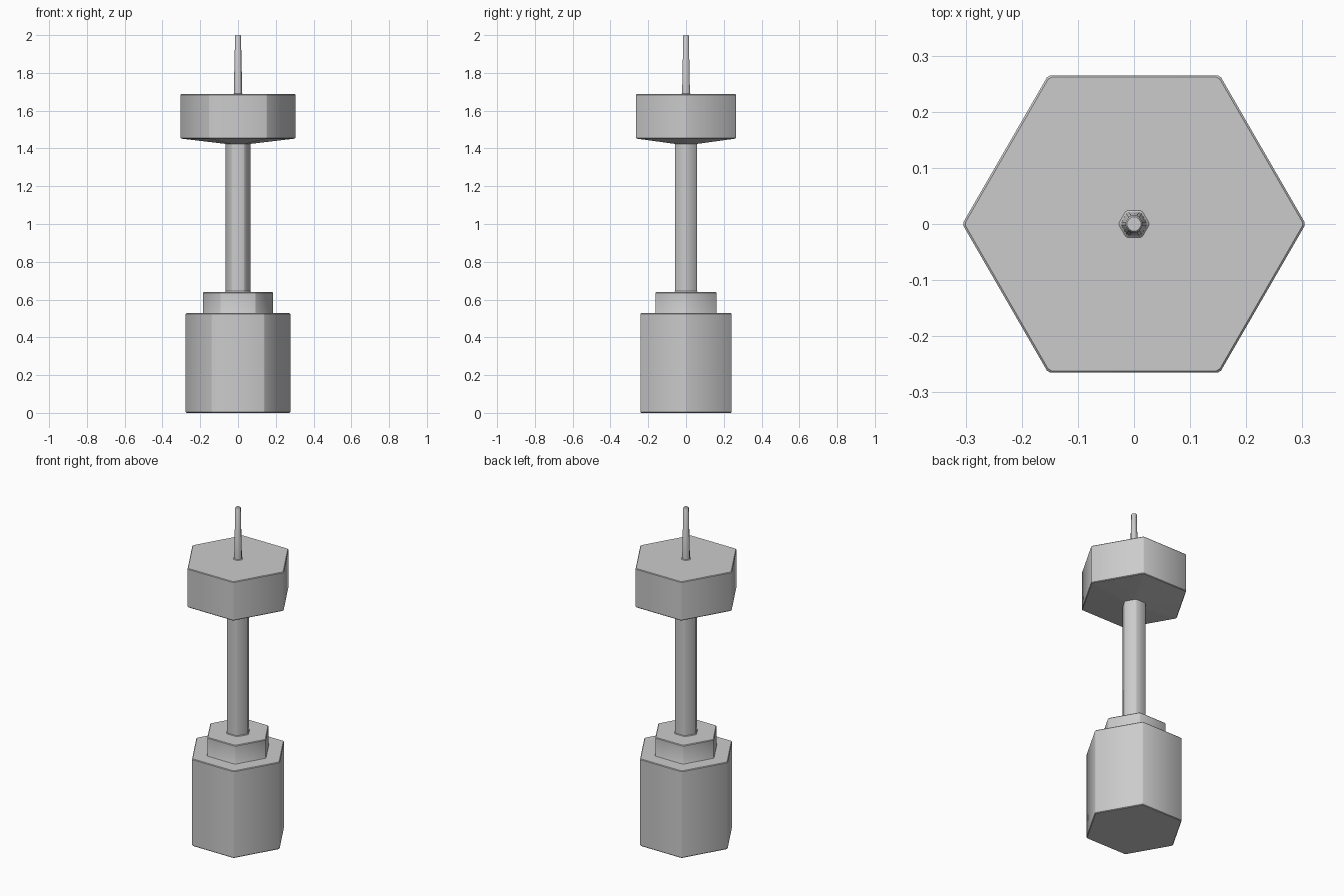
import bpy, bmesh, math
from mathutils import Vector

if "Cube" in bpy.data.objects:
    bpy.data.objects.remove(bpy.data.objects["Cube"])


def hex_ring(bm, radius, z, cut):
    # Hexagon with points on the x axis and slightly clipped corners
    pts = [Vector((radius * math.cos(math.radians(60 * i)),
                   radius * math.sin(math.radians(60 * i)), z)) for i in range(6)]
    ring = []
    for i, p in enumerate(pts):
        for q in (pts[i - 1], pts[(i + 1) % 6]):
            ring.append(bm.verts.new(p + (q - p).normalized() * cut))
    return ring


def hex_part(name, profile, cut, cap_bottom=False, cap_top=False):
    bm = bmesh.new()
    rings = [hex_ring(bm, r, z, cut) for r, z in profile]
    for a, b in zip(rings, rings[1:]):
        for i in range(12):
            j = (i + 1) % 12
            bm.faces.new((a[i], a[j], b[j], b[i]))
    if cap_bottom:
        bm.faces.new(rings[0][::-1])
    if cap_top:
        bm.faces.new(rings[-1])
    mesh = bpy.data.meshes.new(name)
    bm.to_mesh(mesh)
    bm.free()
    obj = bpy.data.objects.new(name, mesh)
    bpy.context.collection.objects.link(obj)
    bpy.context.view_layer.objects.active = obj
    obj.select_set(True)
    bpy.ops.object.shade_smooth_by_angle(angle=math.radians(35))
    obj.select_set(False)


# Each part ends where the next begins, so the skin is continuous
hex_part("base", [(0.275, 0), (0.279, 0.004), (0.279, 0.524), (0.275, 0.528),
                  (0.188, 0.528)], 0.004, cap_bottom=True)
hex_part("collar", [(0.188, 0.528), (0.186, 0.532), (0.186, 0.636), (0.182, 0.64),
                    (0.071, 0.64)], 0.004)
hex_part("shaft", [(0.071, 0.64), (0.067, 0.644), (0.067, 1.424)], 0.004)
hex_part("head", [(0.067, 1.424), (0.302, 1.452), (0.306, 1.456), (0.306, 1.684),
                  (0.302, 1.688), (0.028, 1.688)], 0.004)
hex_part("spike", [(0.028, 1.688), (0.024, 1.692), (0.017, 1.996), (0.014, 2.0)],
         0.003, cap_top=True)
